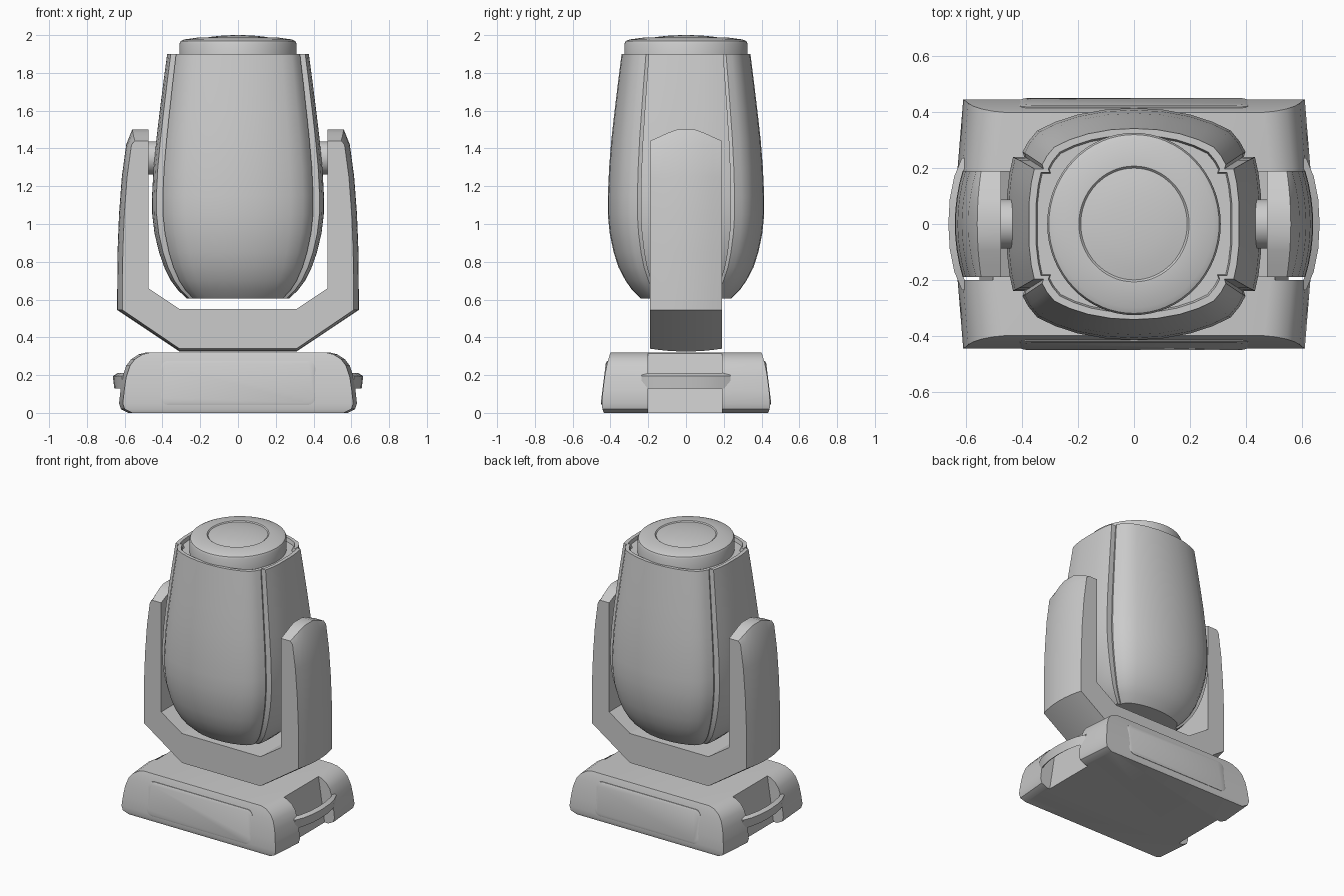
import bpy, math

if "Cube" in bpy.data.objects:
    bpy.data.objects.remove(bpy.data.objects["Cube"])


def loft(name, rings, angle=30):
    """Skin a stack of closed rings and cap both ends."""
    n = len(rings[0])
    verts = [p for r in rings for p in r]
    faces = [list(range(n)), list(range(len(verts) - n, len(verts)))]
    for k in range(len(rings) - 1):
        for i in range(n):
            a, b = k * n + i, k * n + (i + 1) % n
            faces.append([a, b, b + n, a + n])
    me = bpy.data.meshes.new(name)
    me.from_pydata(verts, [], faces)
    ob = bpy.data.objects.new(name, me)
    bpy.context.collection.objects.link(ob)
    bpy.ops.object.select_all(action='DESELECT')
    ob.select_set(True)
    bpy.context.view_layer.objects.active = ob
    bpy.ops.object.mode_set(mode='EDIT')
    bpy.ops.mesh.select_all(action='SELECT')
    bpy.ops.mesh.normals_make_consistent(inside=False)
    bpy.ops.object.mode_set(mode='OBJECT')
    bpy.ops.object.shade_smooth_by_angle(angle=math.radians(angle))
    return ob


def lathe(name, profile, sy=1.0, n=64):
    t = [2 * math.pi * i / n for i in range(n)]
    return loft(name, [[(r * math.cos(a), r * sy * math.sin(a), z) for a in t]
                       for r, z in profile])


# Base: bowed box with rounded shoulders
base_levels = [(0, .58, .435), (.02, .62, .443), (.05, .63, .445), (.12, .622, .44),
               (.19, .612, .431), (.25, .592, .42), (.285, .565, .411),
               (.31, .525, .403), (.32, .485, .399)]
rings = []
for z, x, y in base_levels:
    e = x - .02
    rings.append([(e, -y, z), (x, -.2, z), (x, .2, z), (e, y, z),
                  (-e, y, z), (-x, .2, z), (-x, -.2, z), (-e, -y, z)])
base = loft("base", rings)

# Handle recess at each end, carry handle across it
for s, side in ((1, "right"), (-1, "left")):
    cutter = loft("recess_cutter", [[(s * x, y, z) for x, z in
                  ((.56, -.05), (.49, .4), (.8, .4), (.8, -.05))] for y in (-.2, .19)])
    cutter.hide_render = True
    mod = base.modifiers.new("recess", 'BOOLEAN')
    mod.operation, mod.object, mod.solver = 'DIFFERENCE', cutter, 'EXACT'
    bpy.context.view_layer.objects.active = base
    bpy.ops.object.modifier_apply(modifier=mod.name)
    bpy.data.objects.remove(cutter)
    rings = []
    for y, x in ((-.235, .615), (-.17, .642), (-.09, .658), (0, .663),
                 (.09, .658), (.17, .642), (.235, .615)):
        rings.append([(s * (x - .022), y, .14), (s * (x - .008), y, .13),
                      (s * x, y, .195), (s * (x - .025), y, .21)])
    loft("handle_" + side, rings)
bpy.ops.object.select_all(action='DESELECT')
base.select_set(True)
bpy.context.view_layer.objects.active = base
bpy.ops.object.shade_smooth_by_angle(angle=math.radians(30))


# Raised panels on front and back of the base
def rounded_rect(hx, z0, z1, r):
    pts = []
    for cx, cz, a0 in ((hx - r, z1 - r, 0), (r - hx, z1 - r, 90),
                       (r - hx, z0 + r, 180), (hx - r, z0 + r, 270)):
        for k in range(5):
            a = math.radians(a0 + 22.5 * k)
            pts.append((cx + r * math.cos(a), cz + r * math.sin(a)))
    return pts


for s, side in ((-1, "front"), (1, "back")):
    rings = []
    for inset, off in ((0, -.03), (0, -.002), (.012, .003)):
        rings.append([(x, s * (.449 + off - (z - .045) * .125), z) for x, z in
                      rounded_rect(.41 - inset, .042 + inset, .275 - inset, .04)])
    loft("panel_" + side, rings)

# Yoke: U profile swept across depth, bowed on the outside
rings = []
for k in range(-4, 5):
    u = (k / 4) ** 2
    d = .028 * u
    drop = .06 * max(0, (abs(k) / 4 - .3) / .7)
    right = [(.31, .325 + .015 * u), (.64 - d, .545), (.638 - d, .85), (.63 - d, 1.05),
             (.615 - d, 1.25), (.592 - d, 1.42), (.56 - d * .5, 1.5 - drop),
             (.475, 1.5 - drop), (.475, .66), (.31, .55)]
    ring = right + [(-x, z) for x, z in reversed(right)]
    rings.append([(x, .19 * k / 4, z) for x, z in ring])
loft("yoke", rings)

# Tilt pivots between yoke and head
for s, side in ((1, "right"), (-1, "left")):
    loft("pivot_" + side, [[(s * x, .088 * math.cos(a), 1.35 + .088 * math.sin(a))
         for a in [math.pi * i / 16 for i in range(32)]] for x in (.40, .48)])

# Head: front/back shells and side shells as one section, scaled up the height
quarter = [(.455, 0), (.454, .1), (.445, .18), (.432, .24), (.392, .24), (.398, .258),
           (.378, .295), (.345, .335), (.28, .366), (.2, .392), (.1, .41)]
section = (quarter + [(0, .415)] + [(-x, y) for x, y in reversed(quarter)]
           + [(-x, -y) for x, y in quarter[1:]] + [(0, -.415)]
           + [(x, -y) for x, y in reversed(quarter[1:])])
levels = [(.605, .27, .24), (.65, .318, .285), (.7, .355, .32), (.77, .39, .357),
          (.85, .418, .383), (.95, .442, .404), (1.05, .454, .414), (1.15, .455, .414),
          (1.3, .447, .407), (1.45, .432, .395), (1.6, .414, .378), (1.75, .395, .36),
          (1.9, .375, .341), (1.9, .35, .318), (1.875, .345, .312)]
loft("head_shell", [[(x * sx / .455, y * sy / .415, z) for x, y in section]
                    for z, sx, sy in levels], 25)

# Lens collar and domed lens
lathe("lens_collar", [(.31, 1.86), (.31, 1.955), (.304, 1.968), (.285, 1.977),
                      (.205, 1.988), (.197, 1.988), (.19, 1.98)], 1.05)
lathe("lens", [(.19, 1.96), (.19, 1.982), (.15, 1.99), (.1, 1.996),
               (.05, 1.999), (.01, 2.0)], 1.05)
